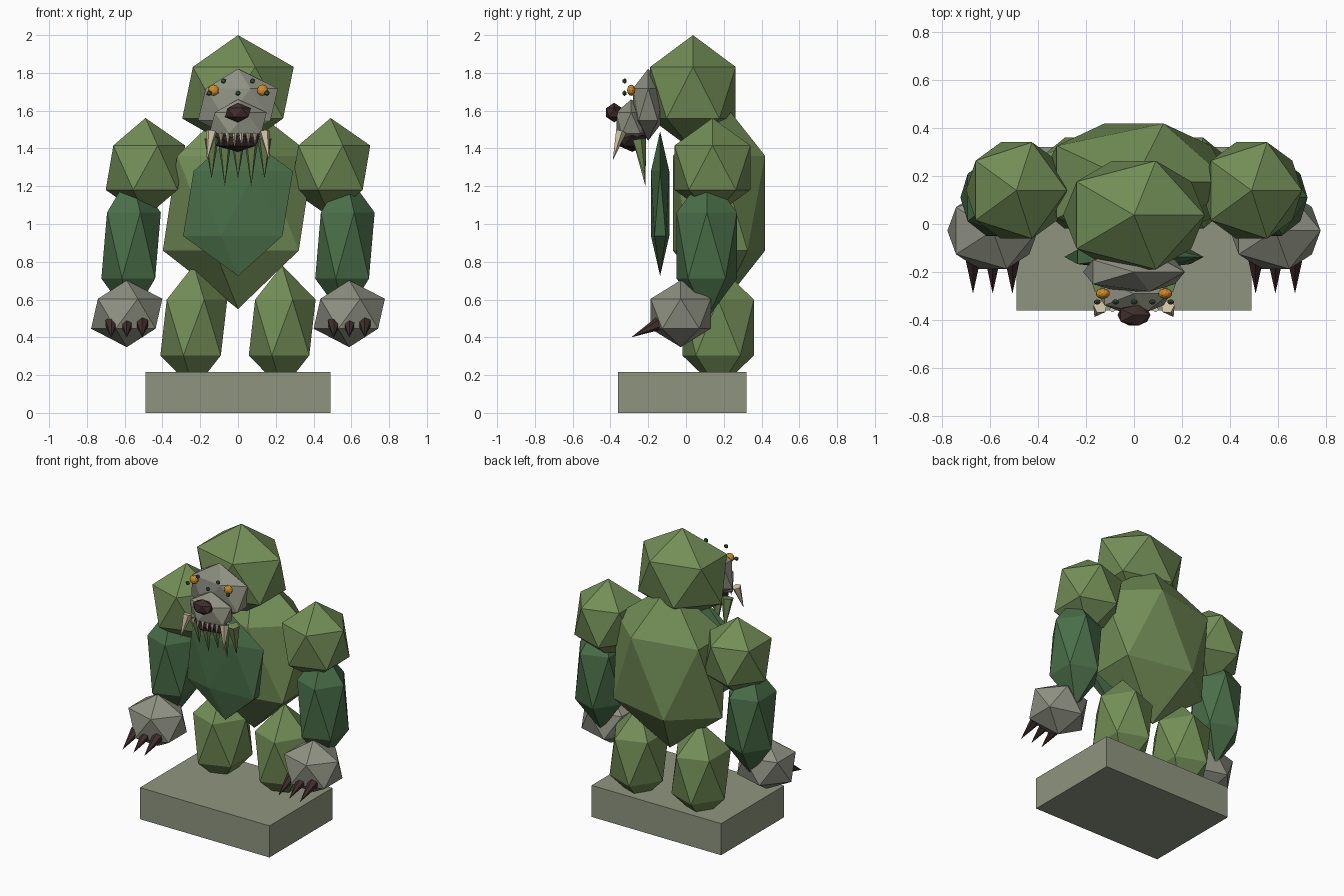
import bpy
import bmesh
from mathutils import Vector, Matrix

default = bpy.data.objects.get("Cube")
if default:
    bpy.data.objects.remove(default, do_unlink=True)


def srgb(r, g, b):
    return tuple((c / 255) ** 2.2 for c in (r, g, b)) + (1.0,)


def material(name, *rgb):
    m = bpy.data.materials.new(name)
    m.use_nodes = True
    m.diffuse_color = srgb(*rgb)
    m.node_tree.nodes["Principled BSDF"].inputs["Base Color"].default_value = srgb(*rgb)
    return m


moss = material("moss green", 114, 141, 87)
forest = material("forest green", 75, 110, 74)
grey = material("warm grey", 142, 144, 130)
stone = material("stone", 141, 148, 126)
brown = material("dark brown", 66, 50, 47)
mouth_dark = material("mouth dark", 48, 38, 36)
amber = material("amber", 208, 138, 42)
ivory = material("ivory", 208, 195, 164)
wart_green = material("wart green", 62, 92, 62)


def finish(name, bm, mat):
    mesh = bpy.data.meshes.new(name)
    bm.to_mesh(mesh)
    bm.free()
    mesh.materials.append(mat)
    obj = bpy.data.objects.new(name, mesh)
    bpy.context.collection.objects.link(obj)
    return obj


def ball(name, centre, radii, mat, detail=1):
    """Faceted ellipsoid."""
    bm = bmesh.new()
    place = Matrix.Translation(centre) @ Matrix.Diagonal((*radii, 1))
    bmesh.ops.create_icosphere(bm, subdivisions=detail, radius=1, matrix=place)
    return finish(name, bm, mat)


def spike(name, base, tip, radius, mat, sides=5):
    """Cone running from base to tip."""
    base, tip = Vector(base), Vector(tip)
    axis = tip - base
    turn = axis.to_track_quat('Z', 'Y').to_matrix().to_4x4()
    bm = bmesh.new()
    bmesh.ops.create_cone(bm, cap_ends=True, segments=sides, radius1=radius, radius2=0,
                          depth=axis.length, matrix=Matrix.Translation((base + tip) / 2) @ turn)
    return finish(name, bm, mat)


# Stone base
bm = bmesh.new()
bmesh.ops.create_cube(bm, size=1, matrix=Matrix.Translation((0, -0.02, 0.108))
                      @ Matrix.Diagonal((0.98, 0.68, 0.216, 1)))
finish("base_slab", bm, stone)

# Body
ball("torso", (0, 0.175, 1.11), (0.445, 0.287, 0.56), moss)
ball("chest_plate", (0, -0.137, 1.108), (0.325, 0.057, 0.383), forest)
ball("head", (0, 0.037, 1.695), (0.33, 0.266, 0.305), moss)

# Limbs
for side, s in (("left", 1), ("right", -1)):
    ball(side + "_leg", (s * 0.234, 0.17, 0.452), (0.198, 0.223, 0.33), moss)
    ball(side + "_shoulder", (s * 0.49, 0.14, 1.298), (0.235, 0.236, 0.263), moss)
    ball(side + "_arm", (s * 0.566, 0.11, 0.886), (0.176, 0.188, 0.391), forest)
    ball(side + "_hand", (s * 0.589, -0.028, 0.525), (0.211, 0.187, 0.177), grey)
    for i in (-1, 0, 1):
        x = s * 0.589 + i * 0.082
        spike(side + "_claw", (x, -0.14, 0.475), (x, -0.29, 0.40), 0.036, brown, 6)

# Face
ball("face", (0, -0.2, 1.632), (0.237, 0.096, 0.19), grey)
ball("muzzle", (0, -0.29, 1.535), (0.17, 0.093, 0.125), grey)
ball("lower_jaw", (0, -0.285, 1.44), (0.13, 0.085, 0.058), mouth_dark)
ball("nose", (0, -0.38, 1.59), (0.077, 0.05, 0.052), brown)

# Eyes and tusks
for side, s in (("left", 1), ("right", -1)):
    ball(side + "_eye", (s * 0.13, -0.29, 1.708), (0.03, 0.022, 0.03), amber, 2)
    spike(side + "_tusk", (s * 0.14, -0.345, 1.49), (s * 0.165, -0.388, 1.335), 0.03, ivory)

# Warts across the brow
for i in range(-2, 3):
    z = 1.757 if i % 2 else 1.692
    ball("wart", (i * 0.0765, -0.325, z), (0.016, 0.012, 0.015), wart_green)

# Row of small teeth
for i in range(6):
    x = (i - 2.5) * 0.036
    spike("tooth", (x, -0.355, 1.48), (x, -0.362, 1.408), 0.013, ivory)

# Beard spikes
for i in range(-2, 3):
    x = i * 0.07
    z = 1.2 if i % 2 else 1.24
    spike("beard_spike", (x, -0.25, 1.45), (x, -0.215, z), 0.04, moss)
